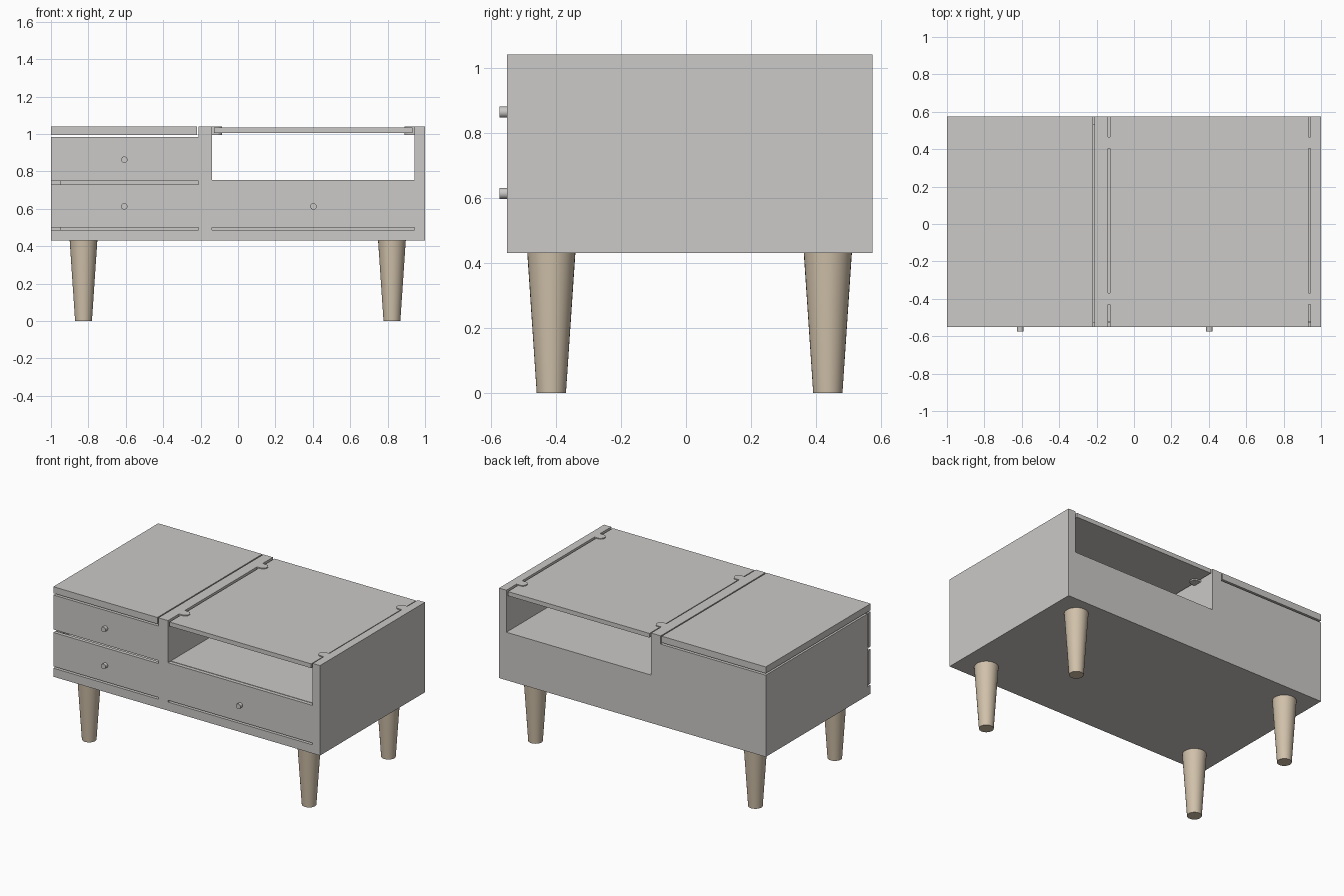
import bpy, bmesh, math

if "Cube" in bpy.data.objects:
    bpy.data.objects.remove(bpy.data.objects["Cube"])

def material(name, rgb):
    m = bpy.data.materials.new(name)
    m.diffuse_color = (*rgb, 1)
    m.use_nodes = True
    m.node_tree.nodes["Principled BSDF"].inputs["Base Color"].default_value = m.diffuse_color
    return m

GREY = material("warm grey paint", (0.60, 0.585, 0.57))
WOOD = material("pale wood", (0.63, 0.53, 0.40))
FRONT, BACK = -0.55, 0.574

def finish(name, bm, mat):
    bmesh.ops.recalc_face_normals(bm, faces=bm.faces)
    me = bpy.data.meshes.new(name)
    bm.to_mesh(me)
    bm.free()
    me.materials.append(mat)
    ob = bpy.data.objects.new(name, me)
    bpy.context.collection.objects.link(ob)
    return ob

def box(name, x, y, z, mat=GREY):
    bm = bmesh.new()
    bmesh.ops.create_cube(bm, size=1)
    for v in bm.verts:
        v.co = [r[0] + (c + 0.5) * (r[1] - r[0]) for c, r in zip(v.co, (x, y, z))]
    return finish(name, bm, mat)

def cone(name, loc, r_low, r_high, depth, mat, rot_x=0):
    bm = bmesh.new()
    bmesh.ops.create_cone(bm, cap_ends=True, segments=32, radius1=r_low, radius2=r_high, depth=depth)
    ob = finish(name, bm, mat)
    ob.location, ob.rotation_euler.x = loc, rot_x
    bpy.ops.object.select_all(action='DESELECT')
    ob.select_set(True)
    bpy.context.view_layer.objects.active = ob
    bpy.ops.object.shade_smooth_by_angle(angle=math.radians(40))

# Carcass panels
box("bottom_panel", (-1, 1), (FRONT, BACK), (0.43, 0.488))
box("right_wall", (0.945, 1), (FRONT, BACK), (0.488, 1.04))
box("divider", (-0.212, -0.14), (FRONT, BACK), (0.488, 1.04))
box("left_wall", (-1, -0.95), (-0.515, BACK), (0.488, 0.984))
box("left_back", (-0.95, -0.212), (0.53, BACK), (0.488, 0.984))
box("right_back", (-0.14, 0.945), (0.53, BACK), (0.488, 0.755))
box("open_shelf", (-0.14, 0.945), (-0.52, 0.53), (0.71, 0.755))
box("left_lid", (-1, -0.22), (FRONT, BACK), (0.996, 1.04))

# Drawers: a front plate and a box behind it
def drawer(name, x, z, inset, top):
    box(name + "_front", x, (FRONT, -0.525), z)
    box(name + "_box", (x[0] + inset, x[1] - 0.02), (-0.525, 0.5), (z[0] + 0.01, top))

drawer("upper_left_drawer", (-1, -0.212), (0.75, 0.984), 0.07, 0.96)
drawer("lower_left_drawer", (-1, -0.212), (0.50, 0.73), 0.07, 0.71)
drawer("right_drawer", (-0.14, 0.945), (0.50, 0.755), 0.02, 0.70)
for i, (x, z) in enumerate([(-0.608, 0.863), (-0.608, 0.613), (0.403, 0.613)]):
    cone(f"knob_{i}", (x, -0.56, z), 0.017, 0.017, 0.028, GREY, math.pi / 2)

# Top leaf over the open bay, with rounded support tabs on both sides
box("right_leaf", (-0.128, 0.934), (FRONT, BACK), (1.005, 1.034))

def tab(name, wall_x, side, y):
    bm = bmesh.new()
    pts = [(0, -0.03), (0.024, -0.03)]
    pts += [(0.024 + 0.031 * math.cos(a), 0.031 * math.sin(a))
            for a in (math.radians(-75 + 15 * k) for k in range(11))]
    pts += [(0.024, 0.03), (0, 0.03)]
    face = bm.faces.new([bm.verts.new((wall_x + side * px, y + py, 0.996)) for px, py in pts])
    ext = bmesh.ops.extrude_face_region(bm, geom=[face])
    bmesh.ops.translate(bm, vec=(0, 0, 0.044),
                        verts=[g for g in ext["geom"] if isinstance(g, bmesh.types.BMVert)])
    finish(name, bm, GREY)

for end, y in (("front", -0.40), ("back", 0.435)):
    tab(f"{end}_left_tab", -0.14, 1, y)
    tab(f"{end}_right_tab", 0.945, -1, y)
    # Tapered legs
    leg_y = -0.414 if end == "front" else 0.436
    for side, x in (("left", -0.826), ("right", 0.823)):
        cone(f"{end}_{side}_leg", (x, leg_y, 0.2155), 0.045, 0.074, 0.431, WOOD)
